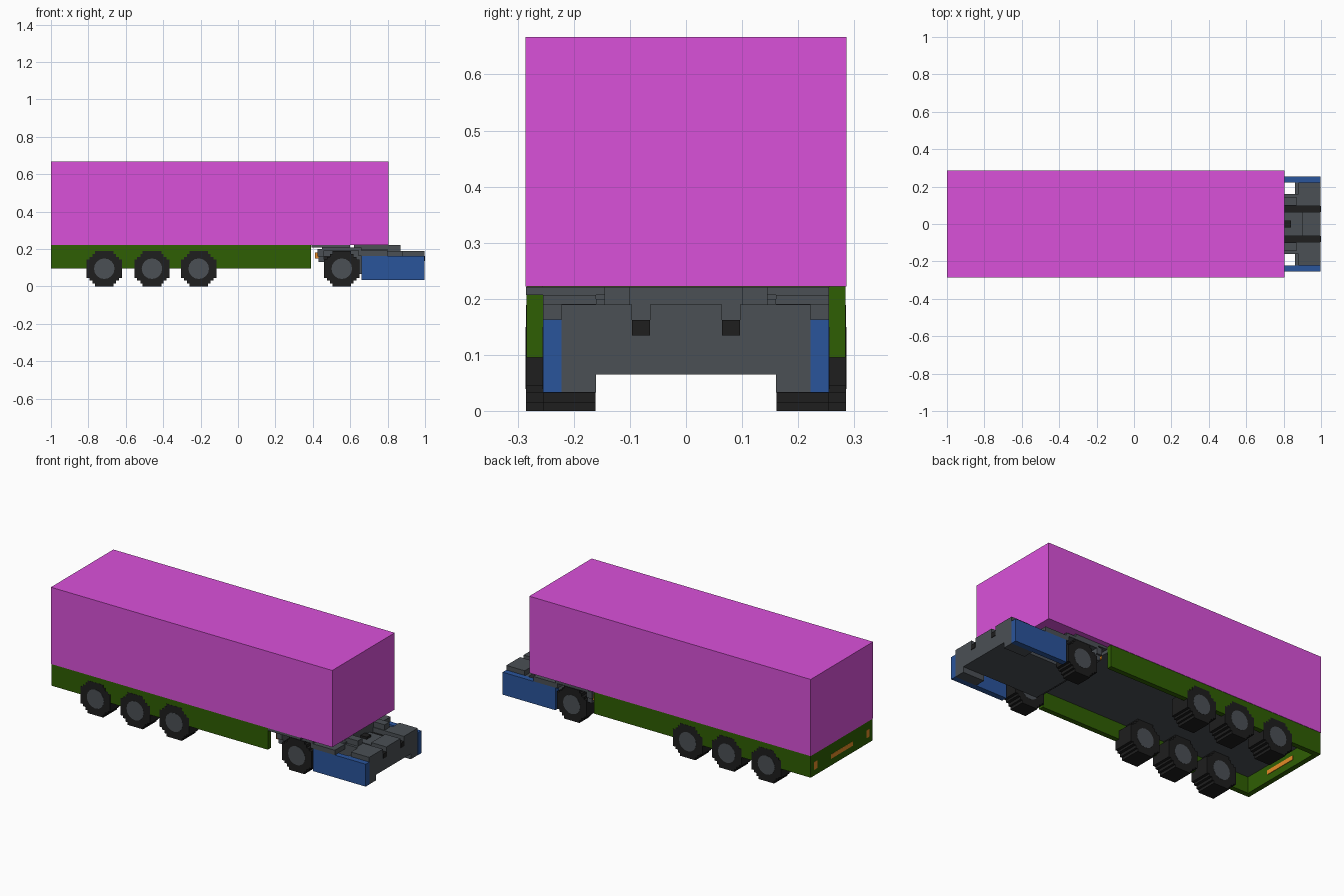
import bpy, bmesh, math

cube = bpy.data.objects.get("Cube")
if cube:
    bpy.data.objects.remove(cube, do_unlink=True)


def material(name, rgb):
    m = bpy.data.materials.new(name)
    m.use_nodes = True
    m.diffuse_color = (*rgb, 1)
    bsdf = m.node_tree.nodes["Principled BSDF"]
    bsdf.inputs["Base Color"].default_value = (*rgb, 1)
    bsdf.inputs["Roughness"].default_value = 0.8
    return m


MAGENTA = material("magenta", (0.70, 0.083, 0.70))
GREEN = material("green", (0.028, 0.112, 0.001))
BLUE = material("blue", (0.023, 0.089, 0.33))
GREY = material("grey", (0.070, 0.080, 0.090))
BLACK = material("black", (0.013, 0.013, 0.013))
ORANGE = material("orange", (0.79, 0.26, 0.02))


def add_mesh(name, bm, mat):
    bmesh.ops.recalc_face_normals(bm, faces=bm.faces)
    me = bpy.data.meshes.new(name)
    bm.to_mesh(me)
    bm.free()
    me.materials.append(mat)
    ob = bpy.data.objects.new(name, me)
    bpy.context.collection.objects.link(ob)
    return ob


def box(name, x, y, z, mat):
    """Box from (min, max) pairs."""
    bm = bmesh.new()
    bmesh.ops.create_cube(bm, size=1)
    for v in bm.verts:
        for i, (lo, hi) in enumerate((x, y, z)):
            v.co[i] = lo if v.co[i] < 0 else hi
    return add_mesh(name, bm, mat)


def pair(name, x, y, z, mat):
    """The same box on both sides of the vehicle."""
    box(name + "_left", x, y, z, mat)
    box(name + "_right", x, (-y[1], -y[0]), z, mat)


def prism(name, points, y0, y1, mat):
    """Extrude an xz outline along y."""
    bm = bmesh.new()
    face = bm.faces.new([bm.verts.new((x, y0, z)) for x, z in points])
    new = bmesh.ops.extrude_face_region(bm, geom=[face])["geom"]
    for v in new:
        if isinstance(v, bmesh.types.BMVert):
            v.co.y = y1
    return add_mesh(name, bm, mat)


# Wheels: chunky tyres with a stepped outline, and hub discs on both faces
R = 0.0945
STEPS = [(R, 0.05), (0.079, 0.05), (0.079, 0.0625), (0.0625, 0.0625),
         (0.0625, 0.079), (0.05, 0.079), (0.05, R)]
TREAD = []
for c, s in ((1, 0), (0, 1), (-1, 0), (0, -1)):
    TREAD += [(c * px - s * pz, s * px + c * pz) for px, pz in STEPS]
HUB = [(0.055 * math.cos(math.tau * k / 16), 0.055 * math.sin(math.tau * k / 16))
       for k in range(16)]


def wheel(name, x, outer):
    tread = [(x + px, R + pz) for px, pz in TREAD]
    hub = [(x + px, R + pz) for px, pz in HUB]
    for s, side in ((1, "left"), (-1, "right")):
        prism(f"{name}_tyre_{side}", tread, s * 0.161, s * (outer - 0.001), BLACK)
        prism(f"{name}_hub_{side}", hub, s * 0.16, s * outer, GREY)


for i, x in enumerate((-0.715, -0.46, -0.21)):
    wheel(f"trailer_wheel_{i + 1}", x, 0.286)
wheel("truck_wheel", 0.555, 0.256)

# Trailer: cargo box, skirts, rear wall, floor and lamps
box("cargo_box", (-1, 0.805), (-0.286, 0.286), (0.222, 0.667), MAGENTA)
pair("side_skirt", (-0.999, 0.39), (0.255, 0.284), (0.096, 0.222), GREEN)
box("rear_wall", (-0.999, -0.97), (-0.255, 0.255), (0.096, 0.222), GREEN)
box("trailer_floor", (-0.97, 0.39), (-0.255, 0.255), (0.19, 0.2215), GREY)
box("rear_lamp_bar", (-1.0, -0.967), (-0.1, 0.1), (0.135, 0.16), ORANGE)
pair("rear_lamp", (-1.0, -0.995), (0.225, 0.255), (0.13, 0.175), ORANGE)

# Truck body: central chassis, front wings and blue side panels
box("truck_chassis", (0.51, 0.997), (-0.16, 0.16), (0.065, 0.16), GREY)
pair("front_wing", (0.86, 0.997), (0.16, 0.222), (0.033, 0.16), GREY)
pair("side_panel", (0.66, 0.998), (0.222, 0.255), (0.033, 0.163), BLUE)
pair("chassis_rail", (0.46, 1.0), (0.064, 0.096), (0.135, 0.162), BLACK)

# Stepped deck blocks between the rails
box("centre_block", (0.80, 0.997), (-0.064, 0.064), (0.16, 0.175), GREY)
box("centre_front_block", (0.90, 0.997), (-0.064, 0.064), (0.175, 0.19), GREY)
box("coupling_pin", (0.80, 0.84), (-0.02, 0.02), (0.175, 0.188), BLACK)
pair("outer_block", (0.80, 0.997), (0.096, 0.16), (0.16, 0.19), GREY)
pair("wing_block", (0.88, 0.997), (0.16, 0.222), (0.16, 0.19), GREY)
pair("raised_block", (0.62, 0.87), (0.1, 0.145), (0.19, 0.2215), GREY)
box("raised_bridge", (0.62, 0.80), (-0.1, 0.1), (0.19, 0.2215), GREY)
box("coupling_base", (0.46, 0.80), (-0.16, 0.16), (0.16, 0.2), GREY)

# Mudguards over the truck wheels, rear crossbars and lamps
pair("mudguard_top", (0.45, 0.66), (0.16, 0.255), (0.191, 0.207), GREY)
pair("mudguard_front", (0.645, 0.80), (0.16, 0.255), (0.163, 0.191), GREY)
pair("mudguard_rear", (0.425, 0.46), (0.16, 0.255), (0.16, 0.2), GREY)
box("coupling_plate", (0.392, 0.60), (-0.285, 0.255), (0.207, 0.2215), GREY)
box("rear_crossbar", (0.43, 0.46), (-0.245, 0.245), (0.13, 0.19), GREY)
box("lower_crossbar", (0.465, 0.49), (-0.16, 0.16), (0.10, 0.14), GREY)
pair("truck_rear_lamp", (0.412, 0.43), (0.18, 0.24), (0.148, 0.18), ORANGE)
